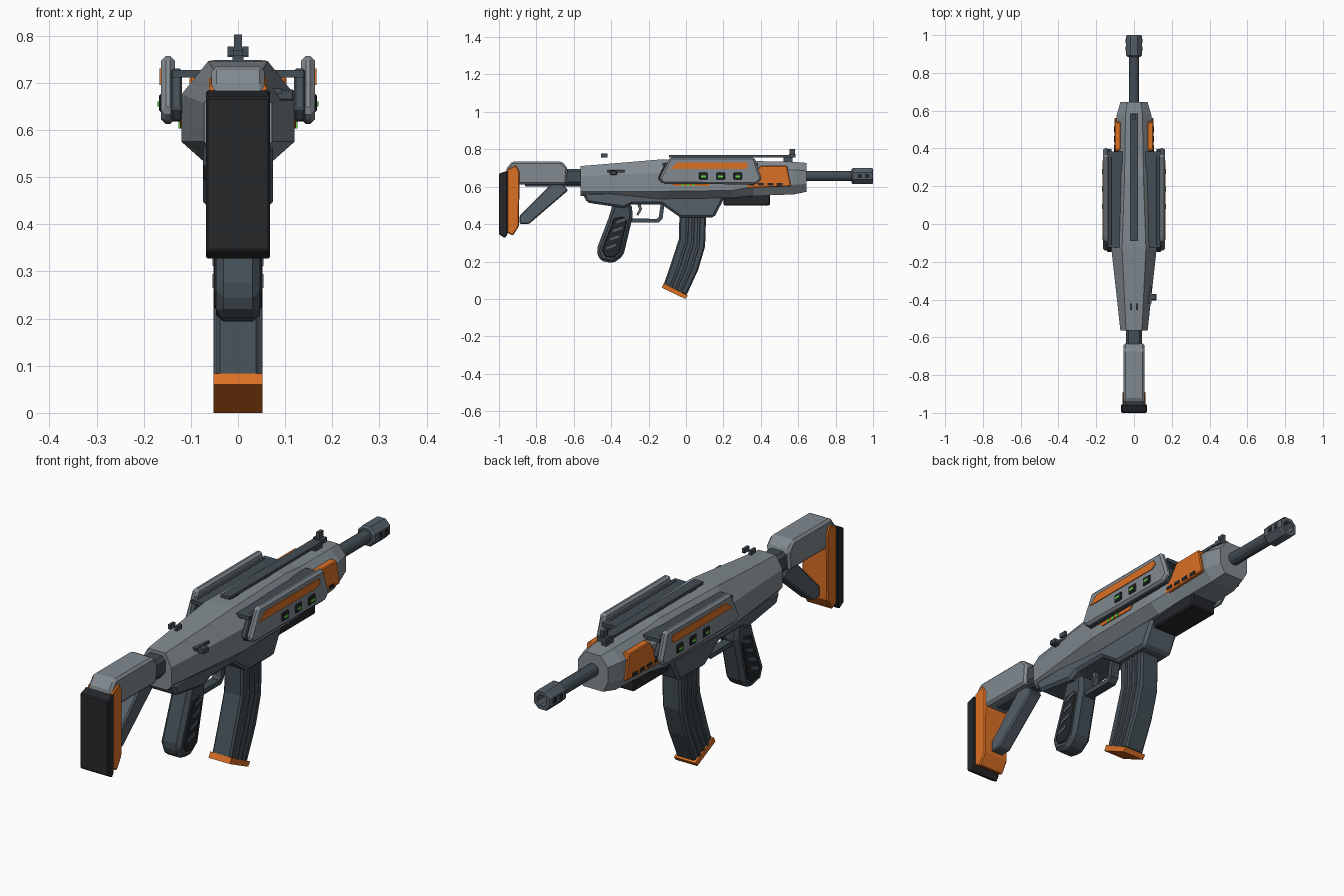
import bpy, bmesh, math


def material(name, rgb):
    m = bpy.data.materials.new(name)
    m.diffuse_color = (*rgb, 1)
    return m


GREY = material("grey", (0.22, 0.255, 0.28))
SLATE = material("slate", (0.055, 0.075, 0.09))
MID = material("mid_slate", (0.09, 0.115, 0.14))
BLACK = material("black", (0.018, 0.02, 0.023))
ORANGE = material("orange", (0.70, 0.16, 0.018))
GREEN = material("green", (0.12, 0.65, 0.06))


def loft(name, rings, mat, bevel=0, mirror=False):
    """Skin a list of equal-length rings and cap both ends."""
    bm = bmesh.new()
    vs = [[bm.verts.new(p) for p in ring] for ring in rings]
    n = len(vs[0])
    for a, b in zip(vs, vs[1:]):
        for i in range(n):
            bm.faces.new((a[i], a[(i + 1) % n], b[(i + 1) % n], b[i]))
    bm.faces.new(vs[0])
    bm.faces.new(vs[-1])
    bmesh.ops.recalc_face_normals(bm, faces=bm.faces)
    me = bpy.data.meshes.new(name)
    bm.to_mesh(me)
    bm.free()
    me.materials.append(mat)
    ob = bpy.data.objects.new(name, me)
    bpy.context.collection.objects.link(ob)
    if bevel:
        mod = ob.modifiers.new("chamfer", "BEVEL")
        mod.width = bevel
        mod.segments = 1
        mod.limit_method = "ANGLE"
        mod.angle_limit = math.radians(40)
    if mirror:
        ob.modifiers.new("mirror", "MIRROR")
    return ob


def prism(name, pts, x0, x1, mat, bevel=0, mirror=False):
    """Extrude a (y, z) side profile from x0 to x1."""
    return loft(name, [[(x, y, z) for y, z in pts] for x in (x0, x1)], mat, bevel, mirror)


def box(name, x0, x1, y0, y1, z0, z1, mat, bevel=0, mirror=False):
    return prism(name, [(y0, z0), (y1, z0), (y1, z1), (y0, z1)], x0, x1, mat, bevel, mirror)


def turned(name, prof, sides, mat, zc=0.657):
    """Revolve (y, radius) points around the barrel axis."""
    ang = [2 * math.pi * (i + 0.5) / sides for i in range(sides)]
    return loft(name, [[(r * math.cos(a), y, zc + r * math.sin(a)) for a in ang]
                       for y, r in prof], mat)


def section(y, a, b, c, top, zu, zl, bot):
    half = [(a, top), (b, zu), (b, zl), (c, bot)]
    return [(x, y, z) for x, z in half] + [(-x, y, z) for x, z in reversed(half)]


# Main body shell
loft("body", [
    section(-0.565, 0.042, 0.072, 0.052, 0.71, 0.655, 0.575, 0.55),
    section(-0.13, 0.063, 0.12, 0.075, 0.746, 0.675, 0.575, 0.535),
    section(0.25, 0.05, 0.118, 0.075, 0.748, 0.675, 0.58, 0.54),
    section(0.36, 0.048, 0.097, 0.065, 0.737, 0.685, 0.60, 0.553),
    section(0.575, 0.045, 0.092, 0.06, 0.733, 0.69, 0.61, 0.558),
    section(0.645, 0.036, 0.072, 0.048, 0.727, 0.685, 0.615, 0.573)], GREY)

# Lower receiver and magazine well
prism("lower_receiver", [(-0.555, 0.57), (-0.53, 0.515), (-0.33, 0.485), (-0.29, 0.505),
                         (-0.13, 0.505), (-0.03, 0.435), (0.15, 0.435), (0.2, 0.53),
                         (0.2, 0.58)], -0.074, 0.074, MID, 0.012)
box("under_block", -0.062, 0.062, 0.2, 0.45, 0.5, 0.575, BLACK, 0.006)

# Curved magazine with side ribs
back = [(-0.035, 0.46), (-0.038, 0.32), (-0.085, 0.175), (-0.12, 0.075)]
front = [(0.108, 0.46), (0.102, 0.28), (0.065, 0.155), (0.002, 0.018)]


def across(t):
    return [(p[0] + (q[0] - p[0]) * t, p[1] + (q[1] - p[1]) * t) for p, q in zip(back, front)]


prism("magazine", back + front[::-1], -0.046, 0.046, SLATE, 0.008)
for i, t in enumerate((0.3, 0.52, 0.74)):
    prism(f"magazine_rib_{i}", across(t - 0.05)[:] + across(t + 0.05)[::-1],
          0.04, 0.052, MID, 0.003, True)
prism("magazine_base", [(-0.118, 0.083), (-0.13, 0.06), (-0.004, 0.0), (0.01, 0.018)],
      -0.052, 0.052, ORANGE)

# Pistol grip with side panels and ribs
prism("grip", [(-0.39, 0.51), (-0.415, 0.43), (-0.48, 0.26), (-0.46, 0.205), (-0.39, 0.19),
               (-0.335, 0.23), (-0.285, 0.44), (-0.29, 0.51)], -0.047, 0.047, SLATE, 0.016)
prism("grip_panel", [(-0.385, 0.43), (-0.45, 0.26), (-0.43, 0.225), (-0.385, 0.22),
                     (-0.355, 0.25), (-0.315, 0.42), (-0.335, 0.44)],
      0.04, 0.051, BLACK, 0.004, True)
for i in range(4):
    y, z = -0.425 + i * 0.018, 0.265 + i * 0.046
    prism(f"grip_rib_{i}", [(y, z), (y + 0.05, z + 0.018), (y + 0.05, z + 0.03), (y, z + 0.012)],
          0.045, 0.054, MID, 0, True)

# Trigger and guard
prism("trigger_guard", [(-0.31, 0.43), (-0.31, 0.408), (-0.145, 0.408), (-0.125, 0.43),
                        (-0.115, 0.51), (-0.135, 0.51), (-0.145, 0.44), (-0.155, 0.428)],
      -0.02, 0.02, SLATE)
prism("trigger", [(-0.265, 0.515), (-0.245, 0.515), (-0.235, 0.48), (-0.255, 0.445),
                  (-0.265, 0.45), (-0.25, 0.48)], -0.01, 0.01, MID)

# Stock: tube, cheek piece, strut, frame and pad
box("stock_tube", -0.043, 0.043, -0.66, -0.54, 0.61, 0.695, SLATE, 0.015)
box("stock_rod", -0.025, 0.025, -0.86, -0.54, 0.6, 0.628, SLATE, 0.004)
prism("cheek_piece", [(-0.955, 0.66), (-0.965, 0.69), (-0.93, 0.735), (-0.665, 0.735),
                      (-0.632, 0.70), (-0.64, 0.612), (-0.9, 0.612)],
      -0.056, 0.056, GREY, 0.01)
prism("stock_strut", [(-0.72, 0.615), (-0.66, 0.615), (-0.63, 0.58), (-0.84, 0.40),
                      (-0.89, 0.40), (-0.89, 0.445)], -0.03, 0.03, MID, 0.006)
prism("stock_frame", [(-0.958, 0.69), (-0.91, 0.715), (-0.89, 0.68), (-0.893, 0.39),
                      (-0.925, 0.338), (-0.958, 0.355)], -0.062, 0.062, ORANGE, 0.005)
prism("butt_pad", [(-1.0, 0.67), (-0.955, 0.685), (-0.955, 0.345), (-0.968, 0.325),
                   (-1.0, 0.345)], -0.068, 0.068, BLACK, 0.004)

# Barrel and muzzle
turned("barrel", [(0.62, 0.028), (0.9, 0.028)], 12, SLATE)
turned("muzzle", [(0.885, 0.038), (0.893, 0.0465), (0.993, 0.0465), (1.0, 0.042),
                  (1.0, 0.026), (0.94, 0.026)], 8, MID)
for i in range(2):
    y = 0.918 + i * 0.04
    box(f"muzzle_vent_{i}", 0.035, 0.0445, y, y + 0.022, 0.646, 0.668, BLACK, 0, True)

# Top rail and sights
box("top_rail", -0.022, 0.022, -0.09, 0.575, 0.757, 0.769, SLATE)
for i, y in enumerate((-0.06, 0.17, 0.52)):
    box(f"rail_mount_{i}", -0.012, 0.012, y, y + 0.05, 0.72, 0.76, SLATE)
box("front_sight_base", -0.022, 0.022, 0.55, 0.585, 0.755, 0.775, SLATE)
box("front_sight_post", -0.008, 0.008, 0.553, 0.583, 0.765, 0.802, SLATE)
box("rear_sight", 0.01, 0.022, -0.455, -0.42, 0.757, 0.777, SLATE, 0, True)

# Charging handle on the right side
box("charging_slot", 0.06, 0.092, -0.42, -0.33, 0.676, 0.688, SLATE)
box("charging_handle", 0.07, 0.12, -0.405, -0.37, 0.662, 0.686, SLATE, 0.004)

# Side panels standing off the body
box("panel_bracket", 0.06, 0.14, -0.125, 0.385, 0.711, 0.727, SLATE, 0, True)
prism("panel_backing", [(-0.15, 0.645), (-0.11, 0.73), (0.36, 0.73), (0.4, 0.66),
                        (0.37, 0.618), (-0.13, 0.62)], 0.119, 0.142, SLATE, 0.004, True)
prism("side_panel", [(-0.145, 0.64), (-0.085, 0.757), (0.365, 0.757), (0.405, 0.64),
                     (0.375, 0.612), (-0.12, 0.615)], 0.134, 0.163, GREY, 0.01, True)
prism("panel_stripe", [(-0.085, 0.695), (-0.045, 0.73), (0.325, 0.73), (0.335, 0.71),
                       (0.315, 0.695)], 0.155, 0.1665, ORANGE, 0, True)
for i in range(3):
    y = 0.07 + i * 0.092
    box(f"panel_window_{i}", 0.155, 0.168, y, y + 0.046, 0.638, 0.676, BLACK, 0.004, True)
    box(f"window_light_{i}", 0.16, 0.1705, y + 0.01, y + 0.036, 0.65, 0.66, GREEN, 0, True)

# Orange accents and lights on the body sides
prism("lower_accent", [(-0.09, 0.625), (-0.06, 0.603), (0.12, 0.603), (0.14, 0.625)],
      0.11, 0.123, ORANGE, 0, True)
for i in range(3):
    y = -0.025 + i * 0.028
    box(f"status_light_{i}", 0.115, 0.126, y, y + 0.014, 0.603, 0.618, GREEN, 0, True)
prism("handguard_plate", [(0.285, 0.59), (0.36, 0.655), (0.395, 0.712), (0.54, 0.712),
                          (0.562, 0.602)], 0.07, 0.103, ORANGE, 0.004, True)
for i in range(4):
    y = 0.335 + i * 0.05
    box(f"handguard_slot_{i}", 0.09, 0.106, y, y + 0.032, 0.607, 0.62, BLACK, 0, True)
